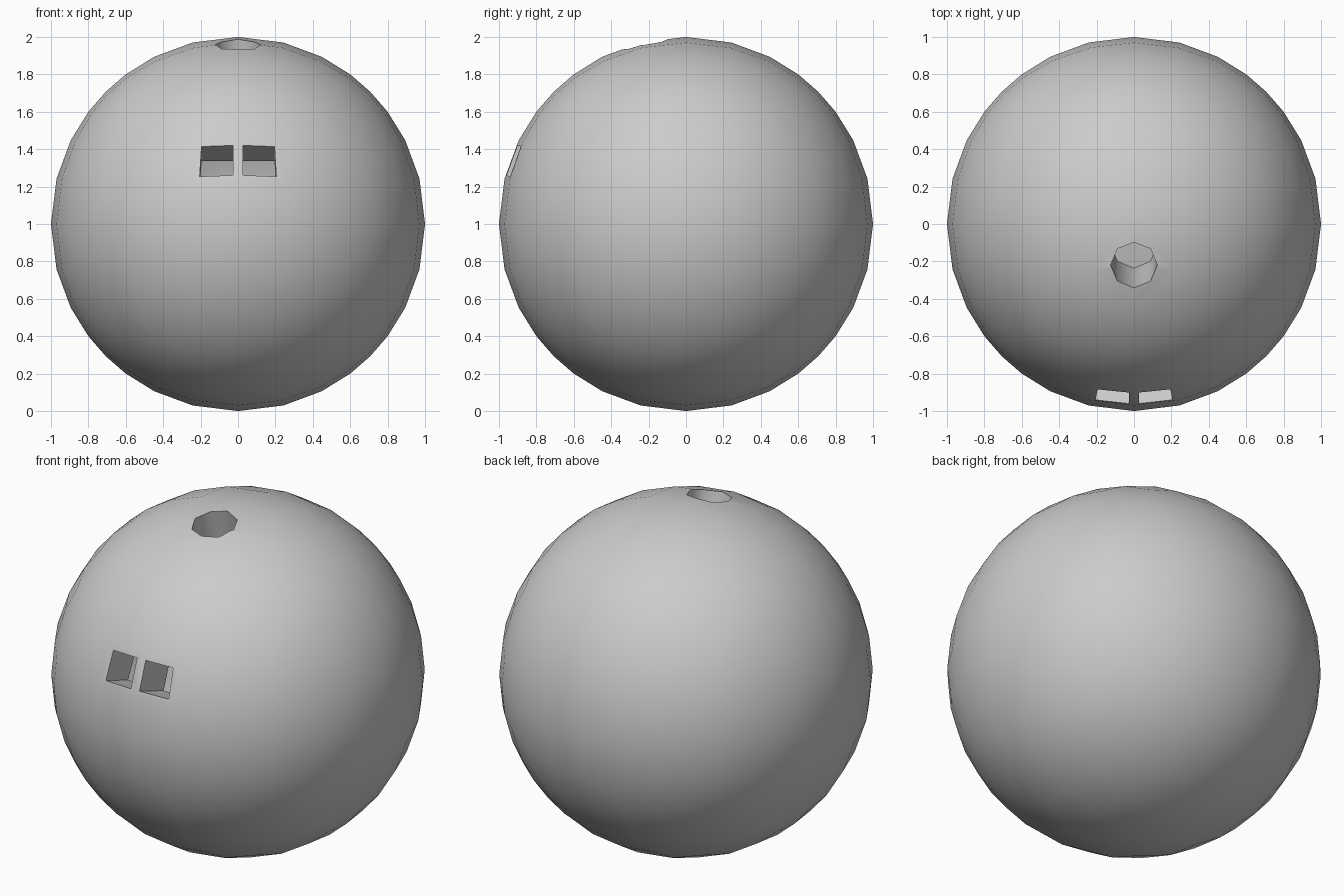
import bpy, bmesh, math
from mathutils import Vector

if "Cube" in bpy.data.objects:
    bpy.data.objects.remove(bpy.data.objects["Cube"])


def make_object(name, bm):
    mesh = bpy.data.meshes.new(name)
    bm.to_mesh(mesh)
    bm.free()
    ob = bpy.data.objects.new(name, mesh)
    bpy.context.collection.objects.link(ob)
    return ob


def hole_cutter(name, outline, normal, inner, outer):
    """Prism with the outline lying across a radial axis of the ball."""
    u = Vector((1, 0, 0))
    v = normal.cross(u)
    bm = bmesh.new()
    rings = [[bm.verts.new(Vector((0, 0, 1)) + u * a + v * b + normal * r)
              for a, b in outline] for r in (inner, outer)]
    bm.faces.new(rings[0])
    bm.faces.new(rings[1])
    n = len(outline)
    for i in range(n):
        j = (i + 1) % n
        bm.faces.new((rings[0][i], rings[0][j], rings[1][j], rings[1][i]))
    bmesh.ops.recalc_face_normals(bm, faces=bm.faces)
    ob = make_object(name, bm)
    ob.hide_render = True
    return ob


# Ball: gridded cube pushed out to a sphere
bm = bmesh.new()
bmesh.ops.create_cube(bm, size=2)
bmesh.ops.subdivide_edges(bm, edges=bm.edges[:], cuts=7, use_grid_fill=True)
for vert in bm.verts:
    vert.co = vert.co.normalized() + Vector((0, 0, 1))
ball = make_object("ball", bm)

# Thumb hole (octagonal) and two square finger holes
t = math.radians(12.9)
thumb_axis = Vector((0, -math.sin(t), math.cos(t)))
t = math.radians(20.1)
finger_axis = Vector((0, -math.cos(t), math.sin(t)))
FLOOR = 0.75

octagon = [(0.125 * math.cos(k * math.pi / 4), 0.125 * math.sin(k * math.pi / 4))
           for k in range(8)]
cutters = [hole_cutter("thumb_hole_cutter", octagon, thumb_axis, 0.51, 1.2)]
for side in (-1, 1):
    square = [(side * a, b) for a, b in
              ((0.028, -0.085), (0.205, -0.085), (0.195, 0.085), (0.028, 0.085))]
    cutters.append(hole_cutter("finger_hole_cutter", square, finger_axis, FLOOR, 1.2))

bpy.context.view_layer.objects.active = ball
ball.select_set(True)
for cutter in cutters:
    mod = ball.modifiers.new("hole", 'BOOLEAN')
    mod.operation = 'DIFFERENCE'
    mod.solver = 'EXACT'
    mod.object = cutter
    bpy.ops.object.modifier_apply(modifier=mod.name)
for cutter in cutters:
    bpy.data.objects.remove(cutter, do_unlink=True)

# Finger holes are open at the inner end
bm = bmesh.new()
bm.from_mesh(ball.data)
ends = [Vector((s * 0.114, 0, 1)) + finger_axis * FLOOR for s in (-1, 1)]
caps = [f for f in bm.faces
        if min((f.calc_center_median() - e).length for e in ends) < 0.07]
bmesh.ops.delete(bm, geom=caps, context='FACES')
bm.to_mesh(ball.data)
bm.free()

bpy.ops.object.shade_smooth_by_angle(angle=math.radians(50))
